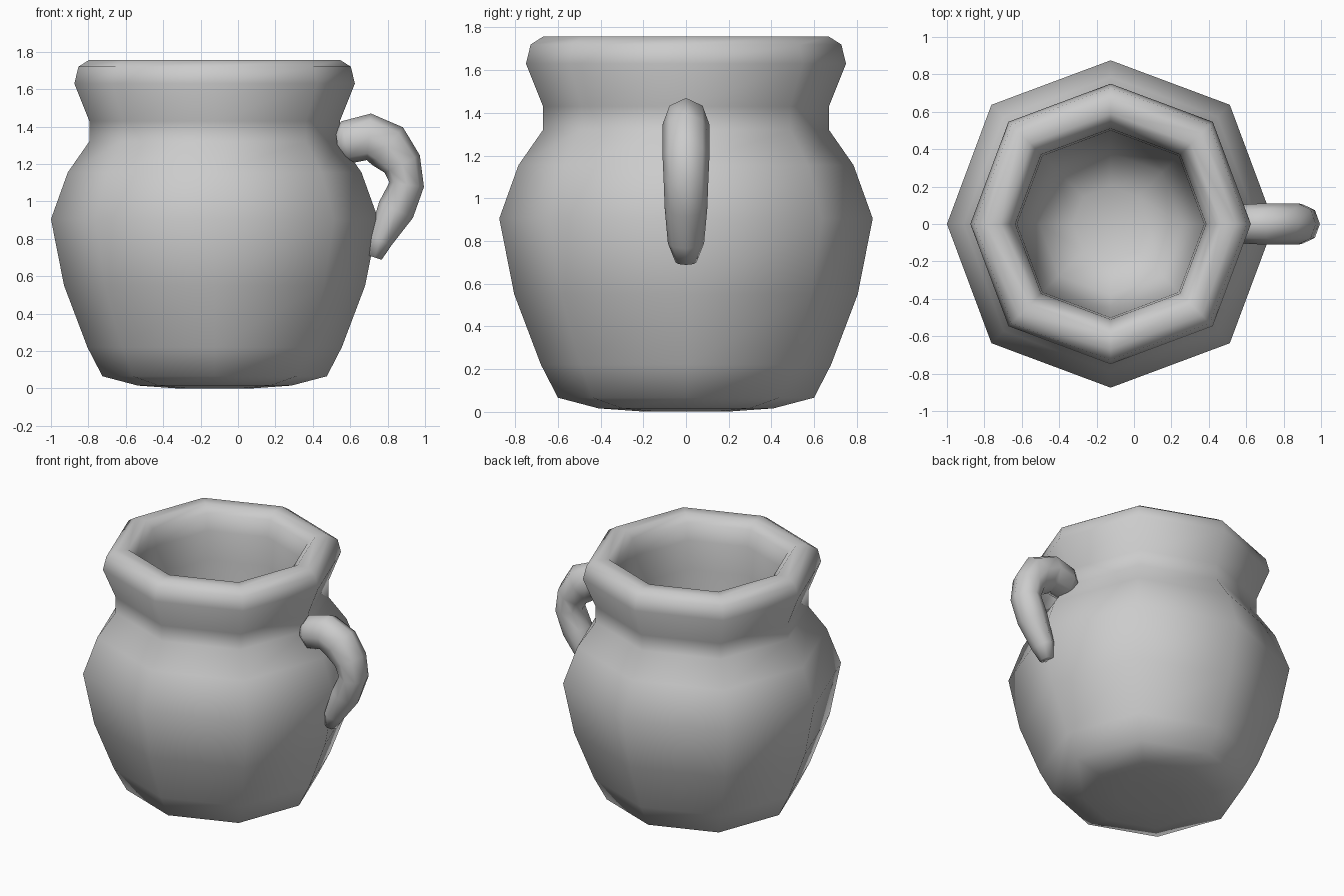
import bpy, bmesh
from math import cos, sin, pi
from mathutils import Vector

if "Cube" in bpy.data.objects:
    bpy.data.objects.remove(bpy.data.objects["Cube"])

CX = -0.125


def skin(name, rings, caps=True):
    """Bridge equal-sized rings of points into a smooth closed object."""
    bm = bmesh.new()
    vs = [[bm.verts.new(p) for p in ring] for ring in rings]
    n = len(vs[0])
    for a, b in zip(vs, vs[1:]):
        for i in range(n):
            j = (i + 1) % n
            bm.faces.new((a[i], a[j], b[j], b[i]))
    for ring in (vs[0], vs[-1]):
        mid = sum((v.co for v in ring), Vector()) / n
        c = bm.verts.new(mid)
        for i in range(n):
            bm.faces.new((ring[i], ring[(i + 1) % n], c))
    bmesh.ops.recalc_face_normals(bm, faces=bm.faces)
    for f in bm.faces:
        f.smooth = True
    me = bpy.data.meshes.new(name)
    bm.to_mesh(me)
    bm.free()
    ob = bpy.data.objects.new(name, me)
    bpy.context.collection.objects.link(ob)
    return ob


# Pot: eight-sided lathe, outside from base to rim and then down the inside
profile = [(0.2, 0.0), (0.41, 0.015), (0.60, 0.065), (0.68, 0.22),
           (0.805, 0.55), (0.875, 0.905), (0.785, 1.155), (0.67, 1.32),
           (0.67, 1.43), (0.75, 1.63), (0.728, 1.72), (0.67, 1.757),
           (0.59, 1.757), (0.54, 1.71), (0.51, 1.60), (0.50, 1.40),
           (0.49, 1.10), (0.46, 0.75), (0.38, 0.50), (0.2, 0.40)]


def pot_ring(r, z):
    pts = []
    for i in range(8):
        k = r * (1.03 if i % 2 else 1.0)
        pts.append((CX + k * cos(i * pi / 4), k * sin(i * pi / 4), z))
    return pts


skin("pot_body", [pot_ring(r, z) for r, z in profile])

# Handle: tapering tube; x, z, half thickness, half width
path = [(0.53, 1.31, 0.07, 0.075), (0.575, 1.315, 0.115, 0.105),
        (0.70, 1.345, 0.125, 0.11), (0.80, 1.295, 0.13, 0.11),
        (0.878, 1.20, 0.105, 0.11), (0.902, 1.09, 0.093, 0.105),
        (0.845, 0.955, 0.10, 0.10), (0.76, 0.79, 0.065, 0.085),
        (0.73, 0.70, 0.04, 0.05)]
rings = []
for i, (x, z, t, w) in enumerate(path):
    a, b = path[max(i - 1, 0)], path[min(i + 1, len(path) - 1)]
    d = Vector((b[0] - a[0], 0, b[1] - a[1])).normalized()
    nrm = Vector((-d.z, 0, d.x))
    rings.append([Vector((x, 0, z)) + nrm * t * cos(k * pi / 4)
                  + Vector((0, w * sin(k * pi / 4), 0)) for k in range(8)])
skin("handle", rings)
